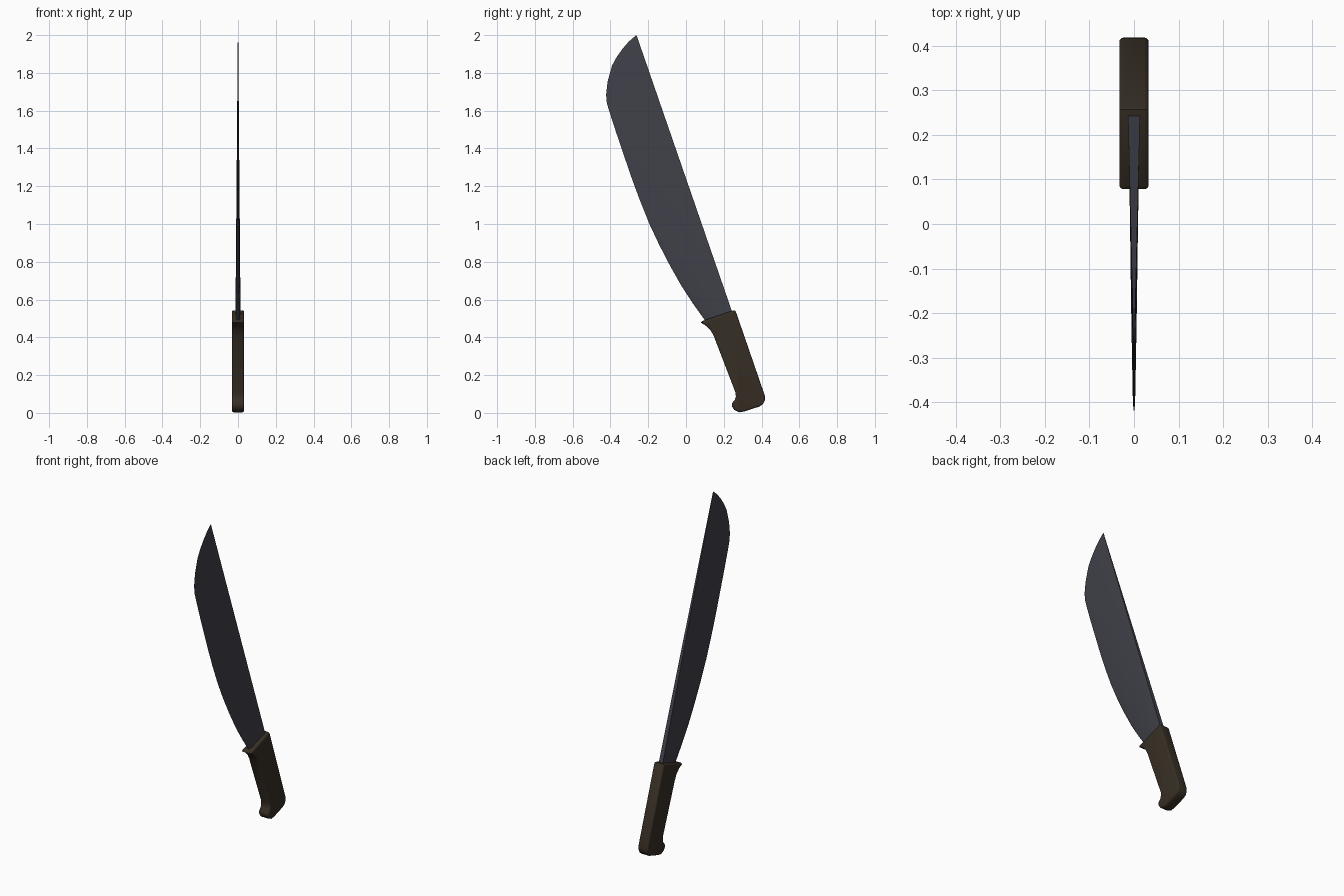
import bpy, bmesh, math
from mathutils import Vector

if "Cube" in bpy.data.objects:
    bpy.data.objects.remove(bpy.data.objects["Cube"])


def material(name, rgb):
    m = bpy.data.materials.new(name)
    m.diffuse_color = (*rgb, 1)
    m.use_nodes = True
    m.node_tree.nodes["Principled BSDF"].inputs["Base Color"].default_value = m.diffuse_color
    return m


def loft(name, rings, mat, angle):
    """Skin closed rings of 3D points and cap both ends."""
    bm = bmesh.new()
    loops = [[bm.verts.new(p) for p in r] for r in rings]
    n = len(loops[0])
    for a, b in zip(loops, loops[1:]):
        for i in range(n):
            j = (i + 1) % n
            bm.faces.new((a[i], a[j], b[j], b[i]))
    bm.faces.new(loops[0])
    bm.faces.new(loops[-1])
    bmesh.ops.remove_doubles(bm, verts=bm.verts, dist=1e-5)
    bmesh.ops.recalc_face_normals(bm, faces=bm.faces)
    me = bpy.data.meshes.new(name)
    bm.to_mesh(me)
    bm.free()
    me.materials.append(mat)
    ob = bpy.data.objects.new(name, me)
    bpy.context.collection.objects.link(ob)
    bpy.ops.object.select_all(action='DESELECT')
    ob.select_set(True)
    bpy.context.view_layer.objects.active = ob
    bpy.ops.object.shade_smooth_by_angle(angle=math.radians(angle))
    return ob


steel = material("dark steel", (0.052, 0.052, 0.068))
wood = material("dark brown grip", (0.038, 0.028, 0.018))

# Blade: straight spine, curved cutting edge, thinning toward the tip
tip = Vector((-0.262, 2.0))
base = Vector((0.246, 0.53))
along = (tip - base).normalized()
edge = [(0.115, 0.465), (0.098, 0.493), (0.036, 0.58), (-0.024, 0.672),
        (-0.085, 0.78), (-0.142, 0.89), (-0.196, 1.005), (-0.246, 1.13),
        (-0.29, 1.25), (-0.331, 1.37), (-0.37, 1.485), (-0.407, 1.6),
        (-0.419, 1.64), (-0.423, 1.685), (-0.415, 1.755), (-0.391, 1.84),
        (-0.367, 1.884), (-0.338, 1.925), (-0.303, 1.966), (-0.265, 1.9985)]
rings = []
for p in edge:
    e = Vector(p)
    s = base + along * (e - base).dot(along)
    chord = (e - s).length
    w = 0.0135 + (0.001 - 0.0135) * (s.y - 0.53) / 1.47
    k = e + (s - e) * min(0.4, 0.02 / max(chord, 1e-4))   # start of the ground edge
    rings.append([(w, s.x, s.y), (w * 0.75, k.x, k.y), (0, e.x, e.y),
                  (-w * 0.75, k.x, k.y), (-w, s.x, s.y)])
loft("blade", rings, steel, 40)

# Handle: side profile with finger guard and hooked pommel, rounded rims
profile = [(0.257, 0.543), (0.24, 0.539), (0.085, 0.486), (0.078, 0.478),
           (0.108, 0.46), (0.132, 0.435), (0.148, 0.405), (0.165, 0.36),
           (0.262, 0.108), (0.264, 0.085), (0.258, 0.068), (0.244, 0.052),
           (0.243, 0.035), (0.256, 0.015), (0.283, 0.003), (0.31, 0.008),
           (0.39, 0.034), (0.408, 0.047), (0.418, 0.068), (0.417, 0.092),
           (0.264, 0.536)]
pts = [Vector(p) for p in profile]


def inset(d):
    out = []
    for i, p in enumerate(pts):
        a = (p - pts[i - 1]).normalized()
        b = (pts[(i + 1) % len(pts)] - p).normalized()
        n = (Vector((-a.y, a.x)) + Vector((-b.y, b.x))).normalized()
        out.append(p + n * d)
    return out


R, H = 0.010, 0.033
half = [(H - R * (1 - math.sin(t)), R * (1 - math.cos(t)))
        for t in (0, math.pi / 6, math.pi / 3, math.pi / 2)]
layers = [(-x, d) for x, d in reversed(half)] + half
loft("handle", [[(x, q.x, q.y) for q in inset(d)] for x, d in layers], wood, 40)
